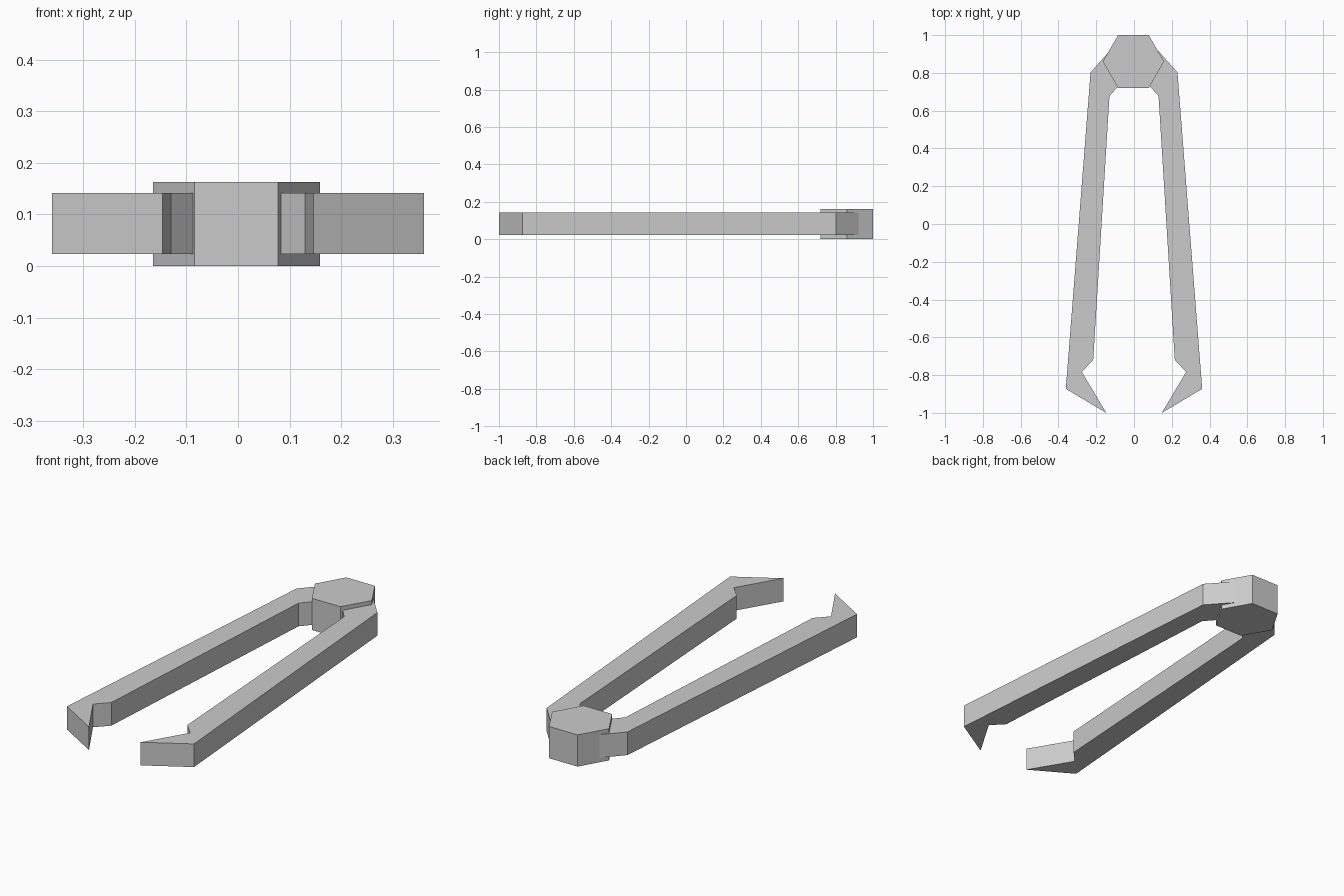
import bpy
import math

cube = bpy.data.objects.get("Cube")
if cube:
    bpy.data.objects.remove(cube, do_unlink=True)

# Single plain grey
grey = bpy.data.materials.new("light_grey")
grey.use_nodes = True
COLOUR = (0.6, 0.6, 0.6, 1.0)
grey.diffuse_color = COLOUR
grey.node_tree.nodes["Principled BSDF"].inputs["Base Color"].default_value = COLOUR


def prism(name, outline, bottom, top):
    """Extrude a counter-clockwise outline between two heights."""
    n = len(outline)
    verts = [(x, y, z) for z in (bottom, top) for x, y in outline]
    faces = [list(range(n))[::-1], list(range(n, 2 * n))]
    faces += [(i, (i + 1) % n, (i + 1) % n + n, i + n) for i in range(n)]
    mesh = bpy.data.meshes.new(name)
    mesh.from_pydata(verts, [], faces)
    mesh.materials.append(grey)
    obj = bpy.data.objects.new(name, mesh)
    bpy.context.collection.objects.link(obj)
    return obj


# Hexagonal hinge block at the back
hexagon = [(-0.003 + 0.162 * math.cos(i * math.pi / 3),
            0.86 + 0.162 * math.sin(i * math.pi / 3)) for i in range(6)]
prism("hinge_block", hexagon, 0.0, 0.163)

# Arms: pointed hooked tip, long tapering bar, shoulder bent into the hinge
arm = [(0.147, -1.0), (0.361, -0.873), (0.23, 0.803), (0.118, 0.928),
       (0.03, 0.79), (0.13, 0.677), (0.216, -0.72), (0.276, -0.783)]
prism("left_arm", arm, 0.023, 0.142)
prism("right_arm", [(-x, y) for x, y in reversed(arm)], 0.023, 0.142)
